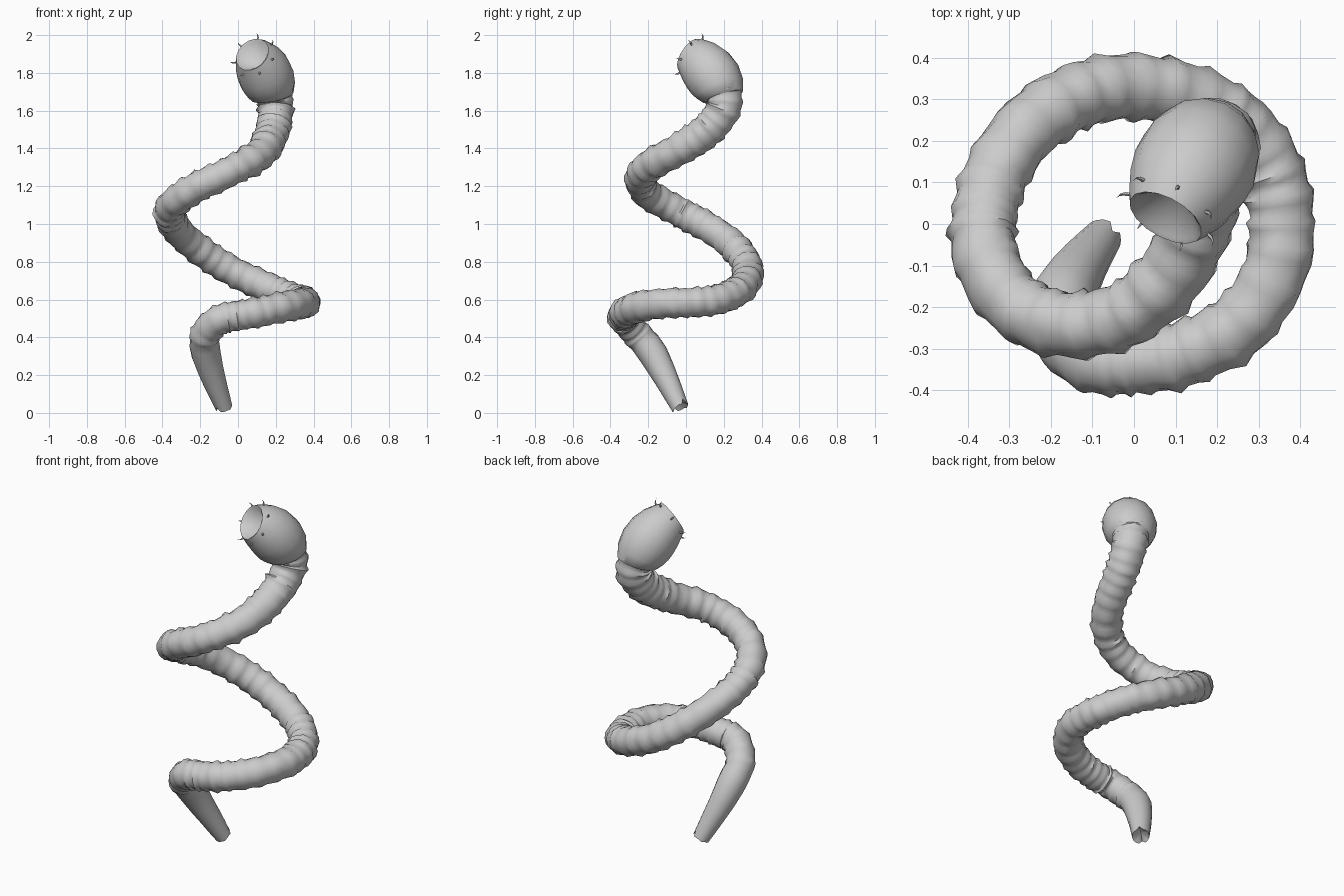
import bpy, bmesh, math, random
from mathutils import Vector

if "Cube" in bpy.data.objects:
    bpy.data.objects.remove(bpy.data.objects["Cube"])

random.seed(7)
SIDES = 16

# Centre line of the coiled body, tail to neck
PATH = [Vector(p) for p in (
    (-.073, -.03, .025), (-.108, -.075, .12), (-.143, -.125, .22), (-.173, -.185, .33),
    (-.172, -.262, .42), (-.1, -.325, .492), (0, -.33, .515), (.12, -.312, .535),
    (.25, -.245, .563), (.335, -.125, .58), (.355, 0, .583), (.33, .13, .592),
    (.26, .23, .622), (.15, .3, .667), (0, .33, .735), (-.13, .31, .81),
    (-.25, .235, .90), (-.33, .12, .98), (-.362, 0, 1.045), (-.35, -.1, 1.10),
    (-.29, -.19, 1.15), (-.2, -.235, 1.205), (-.1, -.24, 1.25), (0, -.205, 1.30),
    (.09, -.12, 1.35), (.145, -.02, 1.405), (.175, .08, 1.47), (.193, .155, 1.54),
    (.2, .2, 1.62), (.188, .195, 1.69), (.17, .16, 1.75))]


def point_at(u):
    """Catmull-Rom point on the path, u counted in control points."""
    n = len(PATH)
    i = max(0, min(int(u), n - 2))
    t = u - i
    b, c = PATH[i], PATH[i + 1]
    a = PATH[i - 1] if i > 0 else 2 * b - c
    d = PATH[i + 2] if i + 2 < n else 2 * c - b
    return 0.5 * (2 * b + (c - a) * t + (2 * a - 5 * b + 4 * c - d) * t**2
                  + (3 * b - a - 3 * c + d) * t**3)


def body_radius(u):
    if u < 3:
        return .046 + .034 * u / 3
    return .079 + .022 * max(0, u - 23) / 7


def frame_step(tangent, normal):
    n = (normal - tangent * normal.dot(tangent)).normalized()
    return n, tangent.cross(n)


def add_ring(bm, centre, n, b, radii):
    ring = []
    for k in range(SIDES):
        a = 2 * math.pi * k / SIDES
        ring.append(bm.verts.new(centre + (n * math.cos(a) + b * math.sin(a)) * radii[k]))
    return ring


def bridge(bm, r0, r1):
    for k in range(SIDES):
        j = (k + 1) % SIDES
        bm.faces.new((r0[k], r0[j], r1[j], r1[k]))


def cap(bm, ring, point, flip=False):
    v = bm.verts.new(point)
    for k in range(SIDES):
        j = (k + 1) % SIDES
        bm.faces.new((ring[j], ring[k], v) if flip else (ring[k], ring[j], v))


def finish(bm, name, angle):
    bmesh.ops.recalc_face_normals(bm, faces=bm.faces)
    mesh = bpy.data.meshes.new(name)
    bm.to_mesh(mesh)
    bm.free()
    ob = bpy.data.objects.new(name, mesh)
    bpy.context.collection.objects.link(ob)
    bpy.context.view_layer.objects.active = ob
    ob.select_set(True)
    bpy.ops.object.shade_smooth_by_angle(angle=math.radians(angle))
    ob.select_set(False)
    return ob


# Body: smooth tail, then folded segments with ragged lips
stations = [(u, 1.0, .01) for u in (0, .7, 1.4, 2.1, 2.8, 3.3)]
u = 3.6
while u < 29.5:
    w = random.uniform(.4, .65) * (1.25 if u > 18 else 1)
    lip = random.uniform(1.03, 1.1)
    stations += [(u, .96, .025), (u + w * .4, 1.0, .03), (u + w * .75, lip, .065)]
    u += w
bm = bmesh.new()
normal = Vector((1, 0, 0))
previous = None
for u, scale, jitter in stations:
    u = min(u, 30)
    tangent = (point_at(min(u + .05, 30)) - point_at(max(u - .05, 0))).normalized()
    normal, side = frame_step(tangent, normal)
    r = body_radius(u) * scale
    ring = add_ring(bm, point_at(u), normal, side,
                    [r * (1 + random.uniform(-jitter, jitter)) for _ in range(SIDES)])
    if previous:
        bridge(bm, previous, ring)
    else:
        # torn, hollow tail end
        for k, v in enumerate(ring):
            v.co += tangent * (.03 if k % 8 == 2 else random.uniform(-.004, .006))
        cap(bm, ring, point_at(.4), True)
    previous = ring
cap(bm, previous, point_at(30))
finish(bm, "body", 60)

# Head: bulb bending forward, with a conical mouth
P0, P1, P2 = Vector((.184, .195, 1.665)), Vector((.16, .165, 1.80)), Vector((.076, .015, 1.897))
bm = bmesh.new()
previous = None
hn = Vector((1, 0, 0))
for t, r in ((0, .085), (.04, .114), (.2, .134), (.4, .146), (.6, .145), (.78, .132),
             (.92, .112), (1, .096)):
    centre = P0 * (1 - t)**2 + P1 * 2 * t * (1 - t) + P2 * t * t
    axis = ((P1 - P0) * (1 - t) + (P2 - P1) * t).normalized()
    hn, hb = frame_step(axis, hn)
    ring = add_ring(bm, centre, hn, hb, [r] * SIDES)
    if previous:
        bridge(bm, previous, ring)
    else:
        cap(bm, ring, P0, True)
    previous = ring
lip = add_ring(bm, P2 - axis * .006, hn, hb, [.086] * SIDES)
bridge(bm, previous, lip)
cap(bm, lip, P2 - axis * .11)
finish(bm, "head", 50)

# Bristles: small curved spikes around the mouth
bm = bmesh.new()
for i in range(7):
    a = 2 * math.pi * (i + .3) / 7
    out = hn * math.cos(a) + hb * math.sin(a)
    root = P2 - axis * .03 + out * .112
    across = axis.cross(out)
    previous = None
    for f, w in ((-.004, .005), (.008, .005), (.017, .003)):
        centre = root + out * f + axis * (abs(f) * .8)
        ring = [bm.verts.new(centre + (across * math.cos(k * 1.2566) + axis * math.sin(k * 1.2566)) * w)
                for k in range(5)]
        if previous:
            for k in range(5):
                bm.faces.new((previous[k], previous[k - 1], ring[k - 1], ring[k]))
        previous = ring
    tip = bm.verts.new(root + out * .022 + axis * .028)
    for k in range(5):
        bm.faces.new((previous[k], previous[k - 1], tip))
finish(bm, "mouth_bristles", 60)
